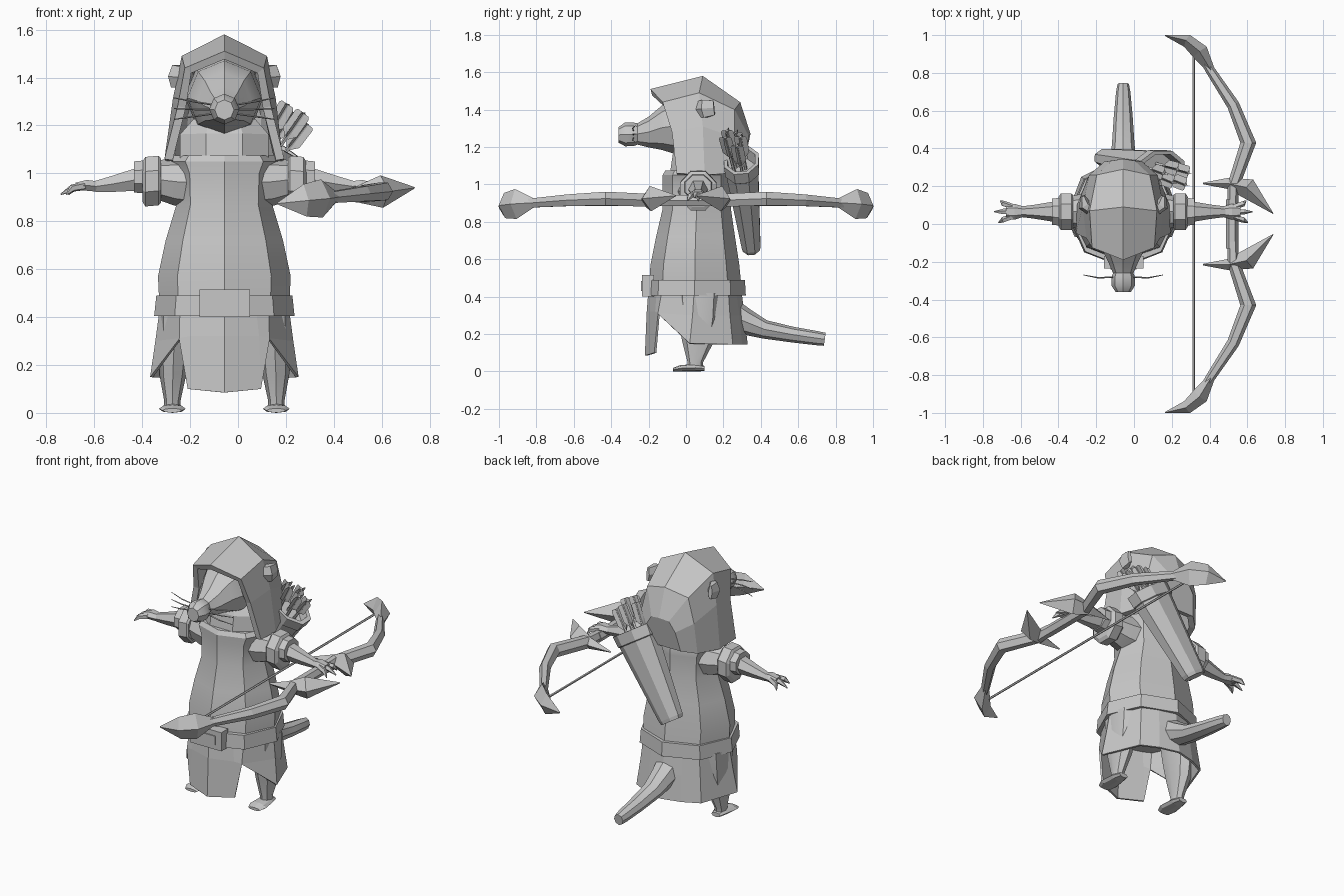
import bpy, bmesh, math
from mathutils import Vector as V

C = -0.057                      # the figure's own centre line; the bow fills the other side
grey = bpy.data.materials.new("plain grey")
grey.diffuse_color = (0.57, 0.57, 0.57, 1)


def finish(name, bm, smooth=None, thick=0):
    bmesh.ops.recalc_face_normals(bm, faces=bm.faces[:])
    me = bpy.data.meshes.new(name)
    bm.to_mesh(me)
    bm.free()
    me.materials.append(grey)
    ob = bpy.data.objects.new(name, me)
    bpy.context.collection.objects.link(ob)
    if thick:
        m = ob.modifiers.new("thickness", 'SOLIDIFY')
        m.thickness = thick
        m.offset = -1
    if smooth:
        bpy.ops.object.select_all(action='DESELECT')
        bpy.context.view_layer.objects.active = ob
        ob.select_set(True)
        bpy.ops.object.shade_smooth_by_angle(angle=math.radians(smooth))
    return ob


def loft(bm, rings, closed, caps=(True, True)):
    vs = [[bm.verts.new(p) for p in r] for r in rings]
    n = len(vs[0])
    for a, b in zip(vs, vs[1:]):
        for i in range(n if closed else n - 1):
            j = (i + 1) % n
            bm.faces.new((a[i], a[j], b[j], b[i]))
    for use, r in zip(caps, (vs[0], vs[-1])):
        if use:
            bm.faces.new(r)


def tube(name, stations, sides=8, up=(0, 0, 1), axis=None, smooth=None, phase=0):
    """Stations are (centre, half width, half height along 'up')."""
    pts = [V(s[0]) for s in stations]
    rings = []
    for i, (c, a, b) in enumerate(stations):
        t = V(axis) if axis else pts[min(i + 1, len(pts) - 1)] - pts[max(i - 1, 0)]
        side = t.cross(V(up)).normalized()
        u = side.cross(t).normalized()
        ang = [2 * math.pi * (k + phase) / sides for k in range(sides)]
        rings.append([pts[i] + side * a * math.cos(q) + u * b * math.sin(q) for q in ang])
    bm = bmesh.new()
    loft(bm, rings, True)
    return finish(name, bm, smooth)


def half_loft(name, halves, thick, end_cap=False, smooth=None):
    """Loft from half profiles that start on the centre line, mirrored across it."""
    rings = [[(C - x, y, z) for x, y, z in h[:0:-1]] + [(C + x, y, z) for x, y, z in h] for h in halves]
    bm = bmesh.new()
    loft(bm, rings, False, (False, end_cap))
    return finish(name, bm, smooth, thick)


def box(name, lo, hi):
    bm = bmesh.new()
    bmesh.ops.create_cube(bm, size=1)
    for v in bm.verts:
        v.co = V([l + (h - l) * (k + .5) for l, h, k in zip(lo, hi, v.co)])
    return finish(name, bm)


# Tunic body: z, half width, front y, back y
body = [(.42, .27, -.2, .3), (.57, .277, -.19, .285), (.72, .245, -.16, .262), (.87, .2, -.125, .24),
        (1.0, .205, -.125, .24), (1.05, .23, -.125, .24), (1.075, .21, -.11, .23)]
tube("tunic", [((C, (f + k) / 2, z), w, (k - f) / 2) for z, w, f, k in body], 8, (0, 1, 0), (0, 0, 1), 30)

# Skirt with a front flap and two slits
half_loft("skirt", [
    [(0, -.2, .45), (.13, -.155, .45), (.185, -.125, .45), (.268, .045, .45), (.19, .225, .45), (.1, .265, .45), (0, .295, .45)],
    [(0, -.21, .32), (.145, -.165, .32), (.188, -.15, .312), (.288, .035, .3), (.205, .235, .3), (.11, .285, .3), (0, .312, .3)],
    [(0, -.22, .085), (.153, -.17, .1), (.189, -.15, .308), (.31, .02, .15), (.222, .25, .145), (.12, .3, .145), (0, .33, .145)],
], .012)

# Belt and buckle
tube("belt", [((C, .045, .405), .293, .275), ((C, .045, .49), .284, .27)], 8, (0, 1, 0), (0, 0, 1))
box("buckle", (-.16, -.235, .4), (.05, -.17, .515))
box("buckle_plate", (-.125, -.241, .43), (.012, -.23, .485))

# Head with long snout: y, centre z, half width, half height
head = [(-.36, 1.265, .04, .042), (-.325, 1.268, .063, .064), (-.28, 1.268, .062, .063), (-.26, 1.27, .054, .057),
        (-.2, 1.28, .08, .082), (-.13, 1.303, .115, .118), (-.05, 1.315, .155, .155), (.15, 1.32, .165, .17)]
tube("head", [((C, y, z), w, h) for y, z, w, h in head], 8, (0, 0, 1), (0, 1, 0), 35)
tube("neck", [((C, .05, 1.04), .2, .15), ((C, .05, 1.16), .2, .13), ((C, .06, 1.22), .14, .1)], 8, (0, 1, 0), phase=.5)

# Hood, open at the face and below
half_loft("hood", [
    [(0, -.19, 1.51), (.165, -.125, 1.44), (.195, -.075, 1.28), (.25, -.05, 1.06)],
    [(0, .09, 1.58), (.178, .07, 1.49), (.215, .09, 1.31), (.245, .1, 1.05)],
    [(0, .29, 1.44), (.14, .26, 1.4), (.18, .26, 1.25), (.19, .24, 1.06)],
    [(0, .345, 1.27), (.06, .335, 1.26), (.1, .33, 1.2), (.12, .305, 1.08)],
], .035, True)

for s, side in ((-1, "right"), (1, "left")):
    def P(x, y, z):
        return (C + s * x, y, z)

    # Ears poking through the hood, whiskers
    tube(side + "_ear", [(P(.165, .07, 1.4), .03, .05), (P(.205, .1, 1.405), .035, .055), (P(.214, .15, 1.41), .012, .045)], 6)
    for i, (z0, z1) in enumerate(((1.285, 1.315), (1.265, 1.27), (1.25, 1.225))):
        tube(f"{side}_whisker_{i}", [(P(.04, -.28, z0), .004, .004), (P(.13, -.285, (z0 + z1) / 2), .004, .004),
                                     (P(.21, -.27, z1), .002, .002)], 4)

    # Sleeve, layered cuff, forearm
    tube(side + "_sleeve", [(P(.1, .065, .96), .12, .11), (P(.2, .065, .965), .1, .1), (P(.285, .065, .975), .08, .08)], 8, smooth=35)
    tube(side + "_cuff", [(P(.265, .065, .97), .095, .1), (P(.275, .065, .97), .105, .112), (P(.33, .065, .965), .105, .112),
                          (P(.342, .065, .965), .085, .09)], 8, axis=(s, 0, 0), phase=.5)
    tube(side + "_cuff_band", [(P(.33, .065, .985), .08, .075), (P(.378, .065, .985), .075, .07)], 8, axis=(s, 0, 0), phase=.5)
    tube(side + "_forearm", [(P(.36, .065, .975), .055, .055), (P(.47, .065, .955), .037, .038), (P(.54, .065, .945), .028, .026)], 6, smooth=35)

    # Hand with spread fingers
    tube(side + "_palm", [(P(.53, .065, .945), .028, .025), (P(.575, .065, .95), .042, .026), (P(.62, .065, .945), .035, .018)], 6)
    for k, reach in ((-1, .66), (0, .683), (1, .65)):
        tube(f"{side}_finger_{k}", [(P(.585, .065 + .026 * k, .947), .015, .018), (P(.635, .065 + .043 * k, .938), .016, .016),
                                    (P(reach, .065 + .058 * k, .912), .003, .003)], 5)

    # Leg and foot
    tube(side + "_leg", [(P(.2, .065, .42), .075, .12), (P(.21, .065, .28), .065, .11), (P(.215, .065, .16), .056, .085),
                         (P(.217, .05, .05), .034, .042), (P(.217, .05, .015), .034, .04)], 8, (0, 1, 0), (0, 0, 1), 35)
    tube(side + "_foot", [(P(.217, .1, .016), .03, .014), (P(.217, .05, .02), .045, .02), (P(.217, -.03, .017), .056, .017),
                          (P(.217, -.07, .01), .04, .009)], 8, axis=(0, -1, 0))

# Tail
tube("tail", [((C, .24, .3), .085, .09), ((C, .32, .265), .072, .07), ((C, .42, .225), .06, .05), ((C, .57, .197), .05, .042),
              ((C, .7, .178), .038, .038), ((C, .742, .172), .03, .035)], 8, smooth=35)

# Quiver slung across the back, with a hollow rim
low, top = V((-.15, .35, .66)), V((.15, .295, 1.13))
ax = (top - low).normalized()
across = ax.cross(V((0, 1, 0))).normalized()
tube("quiver", [(low, .075, .05), (low + ax * .02, .083, .054), (top - ax * .07, .134, .092), (top - ax * .065, .142, .098),
                (top, .148, .1), (top, .12, .08), (top - ax * .06, .11, .072)], 8, (0, 1, 0), ax, phase=.5)

# Fletched arrows fanning out of the quiver
for i, (k, d, reach) in enumerate(((-.8, .02, .14), (-.4, -.04, .17), (0, .04, .15), (.4, -.03, .165), (.8, .015, .13))):
    foot = top - ax * .2 + across * k * .06 + V((0, d * .6, 0))
    tip = top + ax * reach + across * k * .095 + V((0, d - .03, 0))
    go = (tip - foot).normalized()
    tube(f"arrow_shaft_{i}", [(foot, .009, .009), (tip, .009, .009)], 5, (0, 1, 0))
    for a, b in ((.036, .003), (.003, .036)):
        tube(f"arrow_feather_{i}", [(tip - go * .13, a * .3, b * .3), (tip - go * .1, a, b), (tip - go * .01, a, b),
                                    (tip, a * .8, b * .8)], 4, (.3, 1, 0))


# Bow lies nearly flat, tilted slightly so the outer side is higher
def bow_pt(x, y):
    return (x, y, .855 + .115 * x)


for s, end in ((-1, "front"), (1, "back")):
    tube(end + "_bow_limb", [(bow_pt(x, s * y), a, b) for x, y, a, b in (
        (.52, 0, .025, .028), (.525, .2, .032, .04), (.605, .43, .042, .042), (.525, .63, .033, .036),
        (.4, .82, .025, .028), (.37, .87, .022, .026))], 6)
    tube(end + "_bow_tip", [(bow_pt(x, s * y), a, b) for x, y, a, b in (
        (.41, .81, .02, .022), (.35, .91, .045, .08), (.28, .97, .035, .068), (.165, .998, .003, .004))], 4)
    tube(end + "_bow_blade", [(bow_pt(x, s * y), a, b) for x, y, a, b in (
        (.365, .215, .004, .004), (.5, .215, .03, .035), (.6, .19, .055, .068), (.737, .055, .002, .003))], 4)
tube("bow_grip", [(bow_pt(.52, y), .032, .034) for y in (-.13, .13)], 6)
tube("bow_string", [(bow_pt(.315, y), .007, .007) for y in (-.94, .94)], 5)
